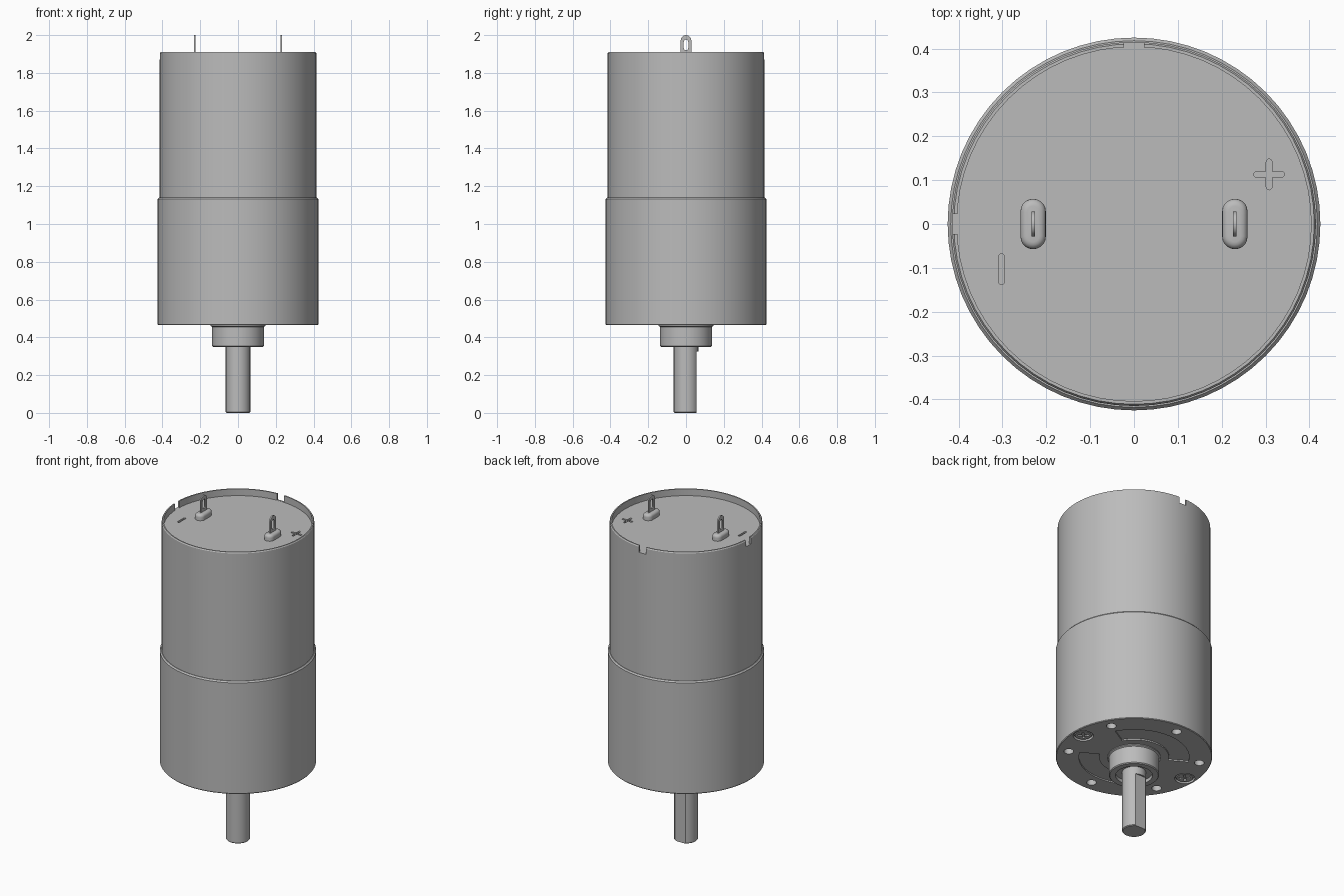
import bpy, bmesh
from math import pi, sin, cos, radians
from mathutils import Matrix, Vector

if "Cube" in bpy.data.objects:
    bpy.data.objects.remove(bpy.data.objects["Cube"])

metal = bpy.data.materials.new("grey metal")
metal.use_nodes = True
GREY = (0.5, 0.5, 0.5, 1)
metal.diffuse_color = GREY
metal.node_tree.nodes["Principled BSDF"].inputs["Base Color"].default_value = GREY


def finish(bm, name):
    bmesh.ops.recalc_face_normals(bm, faces=bm.faces)
    mesh = bpy.data.meshes.new(name)
    bm.to_mesh(mesh)
    bm.free()
    mesh.materials.append(metal)
    obj = bpy.data.objects.new(name, mesh)
    bpy.context.collection.objects.link(obj)
    return obj


def lathe(name, profile, steps=64, at=(0, 0)):
    """Spin an (r, z) profile around a vertical axis."""
    bm = bmesh.new()
    verts = [bm.verts.new((r, 0, z)) for r, z in profile]
    edges = [bm.edges.new(pair) for pair in zip(verts, verts[1:])]
    bmesh.ops.spin(bm, geom=verts + edges, cent=(0, 0, 0), axis=(0, 0, 1),
                   angle=2 * pi, steps=steps)
    bmesh.ops.remove_doubles(bm, verts=bm.verts, dist=1e-5)
    bmesh.ops.translate(bm, verts=bm.verts, vec=(*at, 0))
    return finish(bm, name)


def prism(name, outline, z0, z1, matrix=Matrix(), bevel=0):
    """Extrude a flat outline from z0 to z1, then place it."""
    bm = bmesh.new()
    base = bm.faces.new([bm.verts.new((x, y, z0)) for x, y in outline])
    top = bmesh.ops.extrude_face_region(bm, geom=[base])["geom"]
    up = [v for v in top if isinstance(v, bmesh.types.BMVert)]
    bmesh.ops.translate(bm, verts=up, vec=(0, 0, z1 - z0))
    if bevel:
        rim = [e for e in bm.edges if all(v in up for v in e.verts)]
        bmesh.ops.bevel(bm, geom=rim, offset=bevel, segments=4, profile=0.5, affect='EDGES')
    bm.transform(matrix)
    return finish(bm, name)


def box_outline(w, d):
    return [(-w / 2, -d / 2), (w / 2, -d / 2), (w / 2, d / 2), (-w / 2, d / 2)]


def stadium(w, length, n=10):
    """Rounded slot outline, long in y."""
    r, h = w / 2, (length - w) / 2
    arc = [i * pi / n for i in range(n + 1)]
    return ([(r * cos(a), h + r * sin(a)) for a in arc]
            + [(-r * cos(a), -h - r * sin(a)) for a in arc])


def sector(r0, r1, a0, a1, n=16):
    angles = [radians(a0 + (a1 - a0) * i / n) for i in range(n + 1)]
    return ([(r1 * cos(a), r1 * sin(a)) for a in angles]
            + [(r0 * cos(a), r0 * sin(a)) for a in reversed(angles)])


def cut(obj, cutters):
    for c in cutters:
        mod = obj.modifiers.new("cut", 'BOOLEAN')
        mod.object, mod.operation, mod.solver = c, 'DIFFERENCE', 'EXACT'
        bpy.context.view_layer.objects.active = obj
        bpy.ops.object.modifier_apply(modifier=mod.name)
        bpy.data.objects.remove(c)


def place(x, y, z=0, turn=0):
    return Matrix.Translation((x, y, z)) @ Matrix.Rotation(turn, 4, 'Z')


BASE, STEP, PLATE, RIM = 0.465, 1.14, 1.87, 1.91

# Motor can with recessed end and raised rim
can = lathe("motor_can", [(0, STEP - 0.05), (0.415, STEP - 0.05), (0.415, RIM - 0.006),
                          (0.411, RIM), (0.404, RIM), (0.404, PLATE), (0, PLATE)])
cut(can, [prism("rim_notch", box_outline(0.046, 0.046), PLATE + 0.0005, 2,
                place(x, y)) for x, y in ((0, 0.41), (-0.41, 0))])

# Engraved polarity marks
mark = stadium(0.013, 0.07)
cut(can, [prism("mark", mark, PLATE - 0.01, 2, place(x, y, 0, t))
          for x, y, t in ((0.308, 0.113, 0), (0.308, 0.113, pi / 2), (-0.302, -0.103, 0))])

# Gearbox housing with face holes
gearbox = lathe("gearbox_housing", [(0, BASE), (0.422, BASE), (0.425, BASE + 0.004),
                                    (0.425, STEP - 0.008), (0.418, STEP), (0, STEP)])
holes = []
for k in range(6):
    a = radians(30 + 60 * k)
    holes.append(lathe("hole", [(0, 0.4), (0.027, 0.4), (0.027, 0.52), (0, 0.52)],
                       24, (0.36 * cos(a), 0.36 * sin(a))))
for side in (-1, 1):
    holes.append(lathe("countersink", [(0, 0.4), (0.055, 0.4), (0.055, 0.485), (0, 0.485)],
                       32, (0.36 * side, 0)))
for start in (30, 210):
    holes.append(prism("face_recess", sector(0.19, 0.3, start, start + 120), 0.4, BASE + 0.008))
cut(gearbox, holes)

# Cross-head screws
for side, label in ((-1, "right"), (1, "left")):
    screw = lathe(label + "_screw", [(0, 0.468), (0.044, 0.468), (0.05, 0.474),
                                     (0.05, 0.49), (0, 0.49)], 32, (0.36 * side, 0))
    cut(screw, [prism("cross", box_outline(0.012, 0.06), 0.4, 0.48,
                      place(0.36 * side, 0, 0, t)) for t in (pi / 4, -pi / 4)])

# Output boss with bearing bore
lathe("output_boss", [(0.145, 0.475), (0.145, 0.46), (0.137, 0.455), (0.137, 0.355),
                      (0.132, 0.35), (0.1, 0.35), (0.1, 0.37), (0.06, 0.37)])

# D-shaped output shaft
shaft = lathe("output_shaft", [(0, 0), (0.061, 0), (0.065, 0.004), (0.065, 0.4), (0, 0.4)], 48)
cut(shaft, [prism("flat", box_outline(0.2, 0.1), -0.1, 0.325, place(0, 0.105))])

# Solder terminals in rounded insulators
upright = Matrix(((0, 0, 1, 0), (1, 0, 0, 0), (0, 1, 0, 0), (0, 0, 0, 1)))
for x, label in ((-0.23, "right"), (0.23, "left")):
    prism(label + "_insulator", stadium(0.058, 0.115), PLATE - 0.01, 1.905,
          place(x, 0), bevel=0.016)
    tab = prism(label + "_terminal", stadium(0.056, 0.16), -0.004, 0.004,
                place(x, 0, 1.92) @ upright)
    cut(tab, [prism("eye", stadium(0.024, 0.056), -0.1, 0.1, place(x, 0, 1.948) @ upright)])

# Smooth round sides, keep edges crisp
for obj in bpy.context.collection.objects:
    if obj.type == 'MESH' and obj.data.materials and obj.data.materials[0] == metal:
        bpy.ops.object.select_all(action='DESELECT')
        obj.select_set(True)
        bpy.context.view_layer.objects.active = obj
        bpy.ops.object.shade_smooth_by_angle(angle=radians(30))
